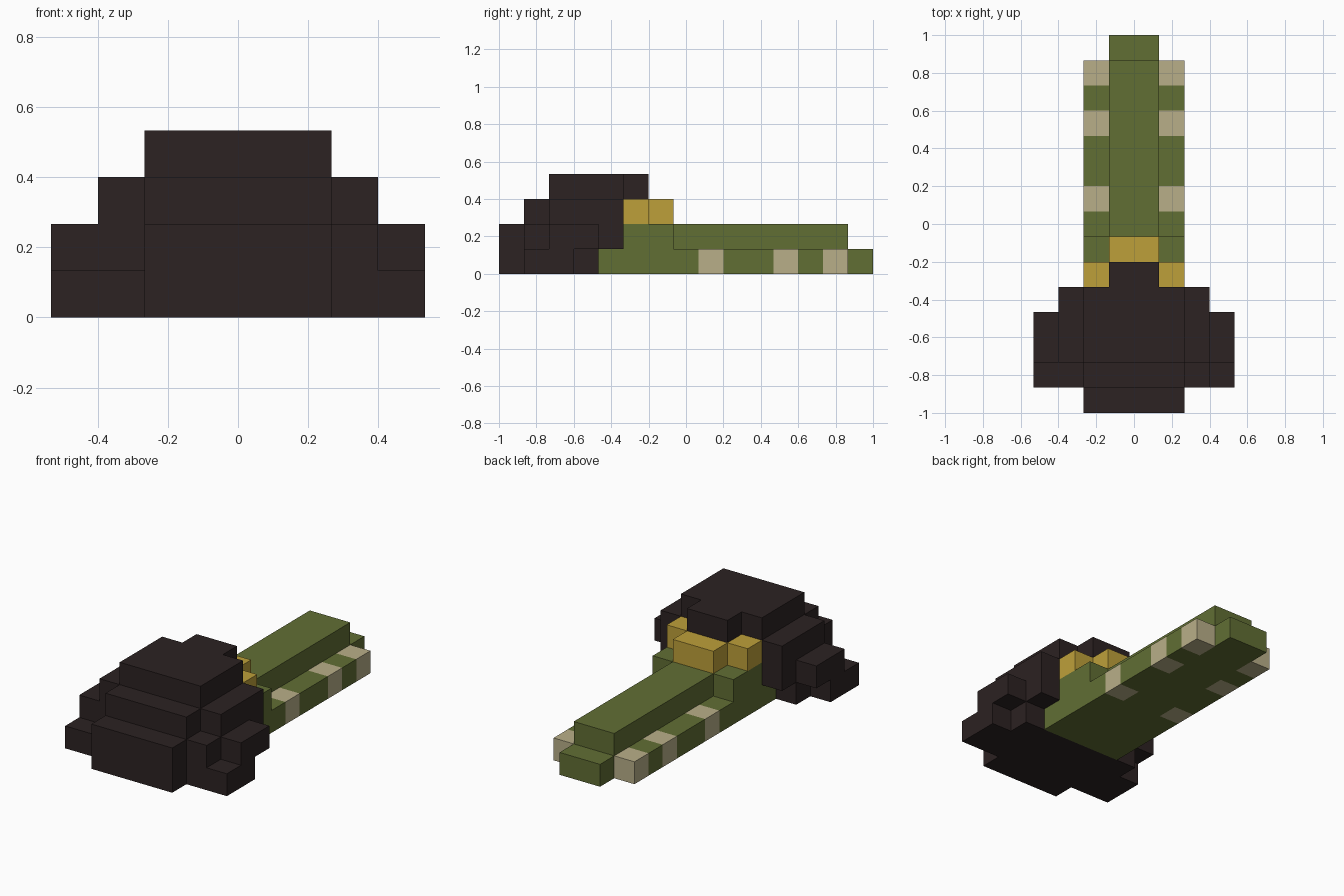
import bpy
import bmesh
from mathutils import Vector

cube = bpy.data.objects.get("Cube")
if cube:
    bpy.data.objects.remove(cube, do_unlink=True)

U = 2 / 15  # edge of one block
cells = {}  # block position -> part name


def material(name, rgb):
    mat = bpy.data.materials.new(name)
    mat.use_nodes = True
    color = (*rgb, 1)
    mat.diffuse_color = color
    mat.node_tree.nodes["Principled BSDF"].inputs["Base Color"].default_value = color
    return mat


def fill(part, x, y, z, mirror=False):
    """Fill a range of blocks with a part, on both sides if mirrored."""
    for i in range(*x):
        for j in range(*y):
            for k in range(*z):
                cells[i, j, k] = part
                if mirror:
                    cells[-1 - i, j, k] = part


def build(part, mat):
    """Skin the outside of a part's blocks and merge its flat faces."""
    bm = bmesh.new()
    for cell, owner in cells.items():
        if owner != part:
            continue
        centre = Vector(cell) + Vector((0.5, 0.5, 0.5))
        for axis in range(3):
            for sign in (-1, 1):
                n = Vector((0, 0, 0))
                n[axis] = sign
                if tuple(int(c + d) for c, d in zip(cell, n)) in cells:
                    continue
                a = Vector((0, 0, 0))
                a[(axis + 1) % 3] = 1
                b = n.cross(a)
                corners = (a + b, b - a, -a - b, a - b)
                bm.faces.new([bm.verts.new(centre + (n + c) / 2) for c in corners])
    bmesh.ops.remove_doubles(bm, verts=bm.verts, dist=0.01)
    bmesh.ops.dissolve_limit(bm, angle_limit=0.01, verts=bm.verts, edges=bm.edges)
    for v in bm.verts:
        v.co = Vector((v.co.x, v.co.y - 7.5, v.co.z)) * U
    mesh = bpy.data.meshes.new(part)
    bm.to_mesh(mesh)
    bm.free()
    mesh.materials.append(mat)
    bpy.context.collection.objects.link(bpy.data.objects.new(part, mesh))


# Dark head: stepped core
fill("head", (-2, 2), (0, 1), (0, 2))
fill("head", (-2, 2), (1, 4), (0, 3))
fill("head", (-2, 2), (4, 5), (1, 3))
fill("head", (-2, 2), (2, 5), (3, 4))
fill("head", (-1, 1), (5, 6), (2, 4))

# Dark head: side lobes, with one extra block on the left
fill("head", (2, 4), (1, 3), (0, 1), True)
fill("head", (2, 3), (1, 4), (0, 1), True)
fill("head", (2, 3), (2, 5), (1, 3), True)
fill("head", (3, 4), (2, 4), (1, 2), True)
fill("head", (2, 3), (1, 2), (1, 2))

# Green body: shoulder, raised spine, low sides and tip
fill("body", (-2, 2), (4, 5), (0, 1))
fill("body", (-2, 2), (5, 7), (0, 2))
fill("body", (-1, 1), (7, 14), (0, 2))
fill("body", (-1, 1), (14, 15), (0, 1))
fill("body", (1, 2), (7, 14), (0, 1), True)

# Pale blocks along the sides
for j in (8, 11, 13):
    fill("side_stripes", (1, 2), (j, j + 1), (0, 1), True)

# Gold collar behind the head
fill("collar", (-1, 1), (6, 7), (2, 3))
fill("collar", (1, 2), (5, 6), (2, 3), True)

build("head", material("dark_brown", (0.025, 0.016, 0.016)))
build("body", material("olive_green", (0.12, 0.156, 0.034)))
build("side_stripes", material("pale_tan", (0.485, 0.429, 0.25)))
build("collar", material("gold", (0.515, 0.352, 0.042)))
